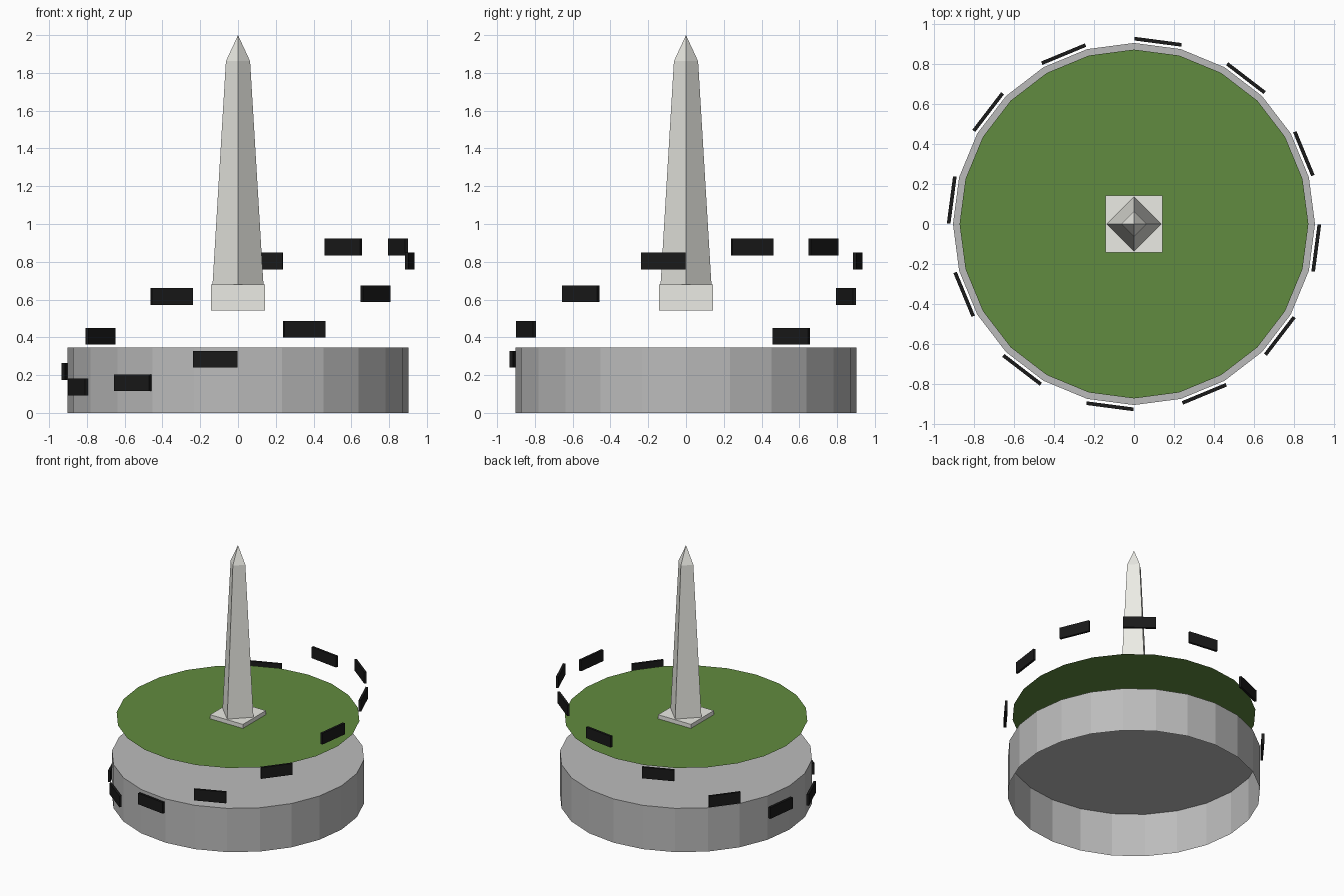
import bpy, bmesh
from math import sin, cos, radians, tau

if "Cube" in bpy.data.objects:
    bpy.data.objects.remove(bpy.data.objects["Cube"])


def material(name, rgb):
    m = bpy.data.materials.new(name)
    m.diffuse_color = (*rgb, 1)
    m.use_nodes = True
    m.node_tree.nodes["Principled BSDF"].inputs["Base Color"].default_value = m.diffuse_color
    return m


stone = material("pale_stone", (0.83, 0.83, 0.78))
concrete = material("concrete", (0.5, 0.5, 0.5))
grass = material("grass", (0.12, 0.26, 0.05))
black = material("black", (0.01, 0.01, 0.01))


def finish(name, bm, mat):
    me = bpy.data.meshes.new(name)
    bm.to_mesh(me)
    bm.free()
    me.materials.append(mat)
    ob = bpy.data.objects.new(name, me)
    bpy.context.collection.objects.link(ob)
    return ob


def loft(name, sides, profile, mat, bottom=False, top=True):
    """Stack regular polygons given as (radius, z), with a vertex on +x."""
    bm = bmesh.new()
    rings = [[bm.verts.new((r * cos(tau * i / sides), r * sin(tau * i / sides), z))
              for i in range(sides)] for r, z in profile]
    for a, b in zip(rings, rings[1:]):
        for i in range(sides):
            j = (i + 1) % sides
            bm.faces.new((a[i], a[j], b[j], b[i]))
    if bottom:
        bm.faces.new(rings[0][::-1])
    if top:
        bm.faces.new(rings[-1])
    bmesh.ops.remove_doubles(bm, verts=bm.verts, dist=1e-5)
    return finish(name, bm, mat)


def box(name, size, loc, mat, turn=0):
    bm = bmesh.new()
    bmesh.ops.create_cube(bm, size=1)
    bmesh.ops.scale(bm, vec=size, verts=bm.verts)
    ob = finish(name, bm, mat)
    ob.location = loc
    ob.rotation_euler.z = turn
    return ob


# Round base, open underneath, with the lawn disc floating above it
loft("base_drum", 24, [(0.903, 0), (0.903, 0.345)], concrete)
loft("lawn", 24, [(0.87, 0.648)], grass)

# Plinth and the tapered obelisk, turned corner-on to the front
box("plinth", (0.286, 0.286, 0.138), (0, 0, 0.611), stone)
loft("obelisk", 4, [(0.135, 0.675), (0.064, 1.862), (0, 2.0)], stone,
     bottom=True, top=False)

# Ring of twelve panels, one per second side of the drum, at varying heights
heights = [0.878, 0.878, 0.804, 0.616, 0.405, 0.219,
           0.137, 0.16, 0.283, 0.442, 0.63, 0.804]
order = [22.5, 52.5, 82.5, 112.5, 142.5, 172.5,
         202.5, 232.5, 262.5, 292.5, 322.5, 352.5]
for deg, z in zip(order, heights):
    a = radians(deg)
    box("panel", (0.018, 0.236, 0.088), (0.917 * cos(a), 0.917 * sin(a), z), black, a)
